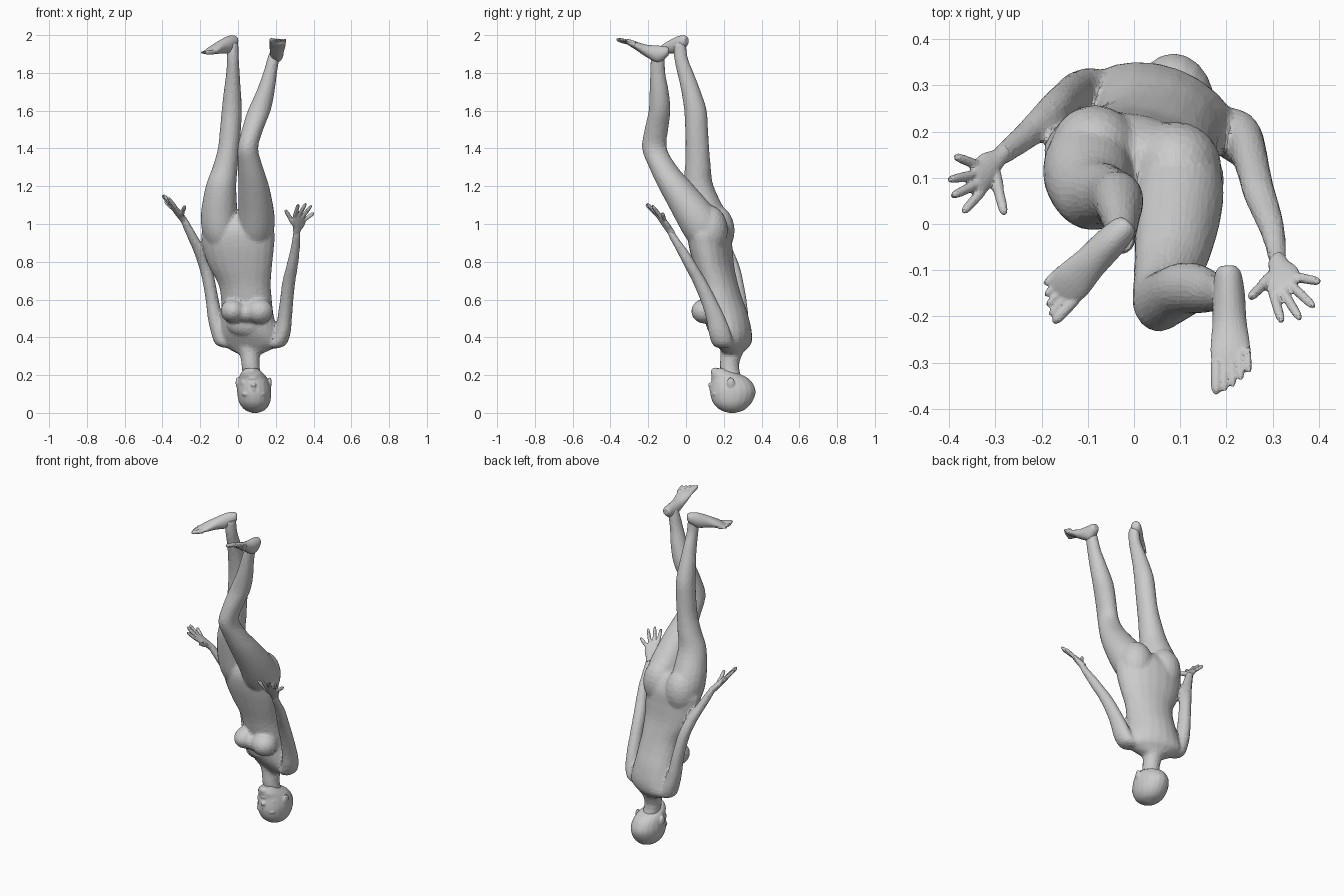
import bpy, bmesh, math
from mathutils import Vector as V, Matrix

SIDES, STEPS = 20, 4


def spline(rows):
    """Catmull-Rom interpolation of rows of numbers."""
    out = []
    for i in range(len(rows) - 1):
        a, b, c, d = rows[max(i - 1, 0)], rows[i], rows[i + 1], rows[min(i + 2, len(rows) - 1)]
        for k in range(STEPS):
            t = k / STEPS
            out.append([q + .5 * t * (r - p + t * (2 * p - 5 * q + 4 * r - s + t * (3 * (q - r) + s - p)))
                        for p, q, r, s in zip(a, b, c, d)])
    return out + [list(rows[-1])]


def loft(bm, rings):
    """Skin closed elliptical rings given as (centre, half axis, half axis)."""
    loops = []
    for row in spline([[*c, *u, *v] for c, u, v in rings]):
        c, u, v = V(row[:3]), V(row[3:6]), V(row[6:])
        loops.append([bm.verts.new(c + u * math.cos(a) + v * math.sin(a))
                      for a in (2 * math.pi * i / SIDES for i in range(SIDES))])
    for p, q in zip(loops, loops[1:]):
        for i in range(SIDES):
            j = (i + 1) % SIDES
            bm.faces.new((p[i], p[j], q[j], q[i]))
    bm.faces.new(loops[0])
    bm.faces.new(loops[-1])


def level(bm, rows):
    """Loft of horizontal rings: x, y, z, rx, ry and optional twist in degrees."""
    rings = []
    for x, y, z, rx, ry, *tw in rows:
        a = math.radians(tw[0]) if tw else 0
        rings.append(((x, y, z), V((math.cos(a), math.sin(a), 0)) * rx,
                      V((-math.sin(a), math.cos(a), 0)) * ry))
    loft(bm, rings)


def ball(bm, c, r):
    m = Matrix.Translation(c) @ Matrix.Diagonal((*r, 1))
    bmesh.ops.create_uvsphere(bm, u_segments=20, v_segments=12, radius=1, matrix=m)


def digit(bm, a, b, r):
    """Finger or toe with rounded tip."""
    a, b = V(a), V(b)
    d = (b - a).normalized()
    u = d.orthogonal().normalized()
    v = d.cross(u)
    loft(bm, [(a.lerp(b, t), u * r * k, v * r * k)
              for t, k in ((0, 1), (.5, 1), (.85, .85), (1, .35))])


def finish(bm, name, voxel, ratio, soft=4):
    bmesh.ops.recalc_face_normals(bm, faces=bm.faces)
    me = bpy.data.meshes.new(name)
    bm.to_mesh(me)
    bm.free()
    ob = bpy.data.objects.new(name, me)
    bpy.context.collection.objects.link(ob)
    m = ob.modifiers.new("fuse", 'REMESH')
    m.mode, m.voxel_size = 'VOXEL', voxel
    m = ob.modifiers.new("soften", 'SMOOTH')
    m.factor, m.iterations = .5, soft
    m = ob.modifiers.new("facets", 'DECIMATE')
    m.ratio = ratio


# --- body: neck, torso, legs and arms fused together ---
bm = bmesh.new()
# neck
level(bm, [(.075, .24, .18, .05, .055), (.067, .23, .25, .048, .051), (.063, .24, .31, .055, .058),
           (.063, .245, .36, .08, .065)])
# torso, turned to one side
level(bm, [(.063, .245, .31, .055, .052, -15), (.065, .25, .335, .115, .06, -20), (.065, .25, .37, .165, .083, -21),
           (.06, .235, .43, .158, .106, -21), (.05, .215, .52, .142, .11, -20),
           (.045, .193, .6, .138, .104, -18), (.035, .173, .68, .142, .1, -16),
           (.012, .148, .78, .173, .102, -14), (.002, .13, .88, .193, .11, -13),
           (0, .122, .96, .196, .11, -13), (0, .115, 1.02, .14, .085, -13), (0, .11, 1.05, .07, .055, -13)])
ball(bm, (-.025, .127, .54), (.068, .09, .064))   # breasts
ball(bm, (.113, .1, .538), (.074, .073, .066))
ball(bm, (.05, .135, .53), (.1, .08, .056))
ball(bm, (.055, .185, .475), (.12, .08, .08))
ball(bm, (-.085, .158, .965), (.098, .1, .135))   # buttocks
ball(bm, (.09, .122, .965), (.1, .1, .135))
# legs
level(bm, [(-.09, .135, .86, .05, .06), (-.095, .13, .94, .09, .1), (-.1, .11, 1.05, .097, .104),
           (-.09, .066, 1.2, .081, .08), (-.068, .063, 1.3, .067, .069), (-.05, .06, 1.4, .057, .063),
           (-.04, .056, 1.5, .056, .061), (-.033, .05, 1.6, .054, .06), (-.03, .027, 1.7, .046, .052),
           (-.027, -.003, 1.8, .036, .044), (-.027, -.027, 1.88, .032, .037), (-.027, -.033, 1.96, .029, .033)])
level(bm, [(.09, .11, .86, .05, .06), (.095, .095, .94, .09, .105), (.097, .05, 1.05, .096, .12),
           (.083, -.052, 1.2, .082, .097), (.066, -.12, 1.3, .067, .076), (.052, -.167, 1.4, .055, .066),
           (.077, -.157, 1.5, .057, .063), (.112, -.14, 1.6, .061, .058), (.145, -.142, 1.7, .049, .051),
           (.17, -.15, 1.8, .037, .041), (.188, -.15, 1.88, .032, .037), (.2, -.145, 1.92, .029, .031)])
# arms
level(bm, [(-.06, .283, .345, .02, .025), (-.075, .283, .365, .046, .049), (-.097, .285, .42, .045, .053),
           (-.12, .285, .5, .04, .047), (-.137, .28, .6, .035, .041), (-.155, .265, .7, .034, .038),
           (-.172, .25, .77, .035, .036), (-.2, .22, .85, .034, .035), (-.24, .185, .93, .029, .03),
           (-.285, .15, 1.02, .022, .024), (-.295, .142, 1.04, .02, .021)])
level(bm, [(.195, .2, .342, .02, .03), (.21, .195, .362, .046, .056), (.235, .18, .42, .043, .06),
           (.247, .158, .5, .039, .052), (.258, .118, .6, .036, .044), (.27, .07, .7, .035, .039),
           (.285, .03, .77, .032, .036), (.3, -.015, .85, .027, .032), (.308, -.06, .92, .022, .025),
           (.311, -.09, .975, .02, .02)])
finish(bm, "body", .008, .12, 12)

# --- head, crown down, with nose, lips, chin, brow, cheeks and ears ---
bm = bmesh.new()
level(bm, [(.09, .245, -.001, .012, .012), (.09, .245, .015, .052, .062), (.088, .245, .05, .08, .1),
           (.086, .248, .1, .09, .12), (.084, .246, .14, .088, .116), (.08, .235, .18, .077, .098),
           (.074, .205, .21, .06, .072), (.07, .182, .235, .034, .038)])
ball(bm, (.082, .137, .148), (.016, .022, .014))
ball(bm, (.083, .142, .13), (.01, .02, .03))
ball(bm, (.078, .148, .184), (.025, .016, .013))
ball(bm, (.072, .157, .22), (.028, .026, .02))
for s in (-1, 1):
    ball(bm, (.083 + s * .034, .161, .1), (.03, .024, .014))
    ball(bm, (.08 + s * .04, .178, .158), (.026, .026, .024))
    ball(bm, (.083 + s * .086, .237, .16), (.01, .02, .03))
finish(bm, "head", .005, .2, 7)


# --- hands: palm from wrist to knuckles, then thumb and four fingers ---
def hand(name, wrist, knuckle, side, thumb, tips):
    bm = bmesh.new()
    w, k, s = V(wrist), V(knuckle), V(side)
    n = (k - w).cross(s).normalized()
    loft(bm, [(w.lerp(k, t), s * a, n * b) for t, a, b in
              ((-.15, .6, .019), (.2, .75, .018), (.6, 1.15, .016), (1, 1.2, .012), (1.1, 1.0, .007))])
    root = w.lerp(k, .3) - s * .4
    mid = root.lerp(V(thumb), .5) - s * .15
    digit(bm, root, mid, .014)
    digit(bm, mid.lerp(root, .25), thumb, .011)
    for f, tip in zip((-.9, -.3, .3, .9), tips):
        digit(bm, w.lerp(k, .9) + s * f, tip, .0105)
    finish(bm, name, .004, .25)


hand("right_hand", (.31, -.085, .965), (.328, -.138, 1.04), (.028, .02, -.012), (.25, -.16, 1.075),
     [(.32, -.213, 1.105), (.36, -.207, 1.11), (.39, -.18, 1.1), (.403, -.125, 1.06)])
hand("left_hand", (-.29, .145, 1.025), (-.342, .093, 1.09), (-.006, .034, -.005), (-.28, .02, 1.095),
     [(-.37, .025, 1.14), (-.395, .06, 1.155), (-.402, .095, 1.153), (-.388, .147, 1.12)])


# --- feet: rows are distance from heel, height, half width, half height ---
def foot(name, heel, direction, out, rows, toes):
    bm = bmesh.new()
    h, d = V((*heel, 0)), V((*direction, 0)).normalized()
    s = V((-d.y, d.x, 0)) * out
    up = V((0, 0, 1))
    loft(bm, [(h + d * t + up * z, s * a, up * b) for t, z, a, b in rows])
    t0, z0, z1 = toes
    for i, (reach, r) in enumerate(((.058, .0125), (.052, .009), (.043, .0085), (.03, .008), (.014, .008))):
        off = s * (-.031 + .0168 * i)
        back = d * (t0 - .025 - .007 * i)
        digit(bm, h + back + off + up * z0, h + d * (t0 + reach - .012) + off * 1.08 + up * z1, r)
    finish(bm, name, .004, .2, 5)


foot("right_foot", (.203, -.09), (.03, -1), 1,
     [(0, 1.915, .016, .018), (.015, 1.91, .028, .03), (.06, 1.9, .035, .045), (.12, 1.917, .037, .033),
      (.18, 1.946, .044, .021), (.21, 1.957, .041, .014), (.224, 1.962, .034, .008)], (.232, 1.96, 1.978))
foot("left_foot", (-.01, .003), (-.185, -.19), -1,
     [(0, 1.972, .016, .018), (.015, 1.966, .028, .032), (.06, 1.95, .035, .045), (.12, 1.937, .037, .035),
      (.175, 1.921, .044, .023), (.203, 1.912, .041, .015), (.217, 1.908, .033, .009)], (.224, 1.91, 1.907))
